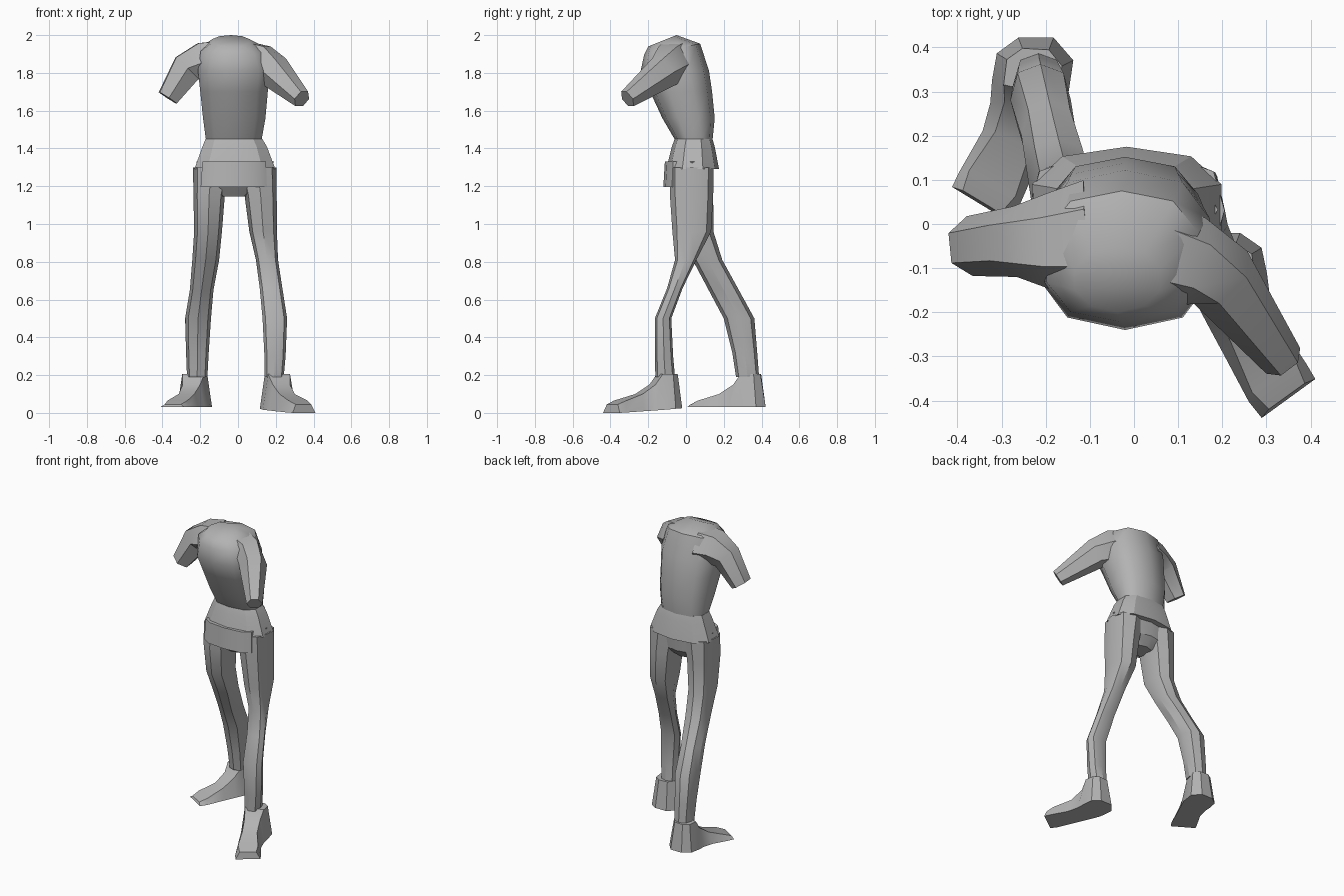
import bpy, bmesh, math
from mathutils import Vector

if "Cube" in bpy.data.objects:
    bpy.data.objects.remove(bpy.data.objects["Cube"])

grey = bpy.data.materials.new("plain grey")
grey.diffuse_color = (0.45, 0.45, 0.45, 1)
grey.use_nodes = True
grey.node_tree.nodes["Principled BSDF"].inputs["Base Color"].default_value = grey.diffuse_color


def loft(name, rings, angle=32):
    """Skin a list of equal-length vertex rings, capping both ends."""
    bm = bmesh.new()
    rows = [[bm.verts.new(p) for p in r] for r in rings]
    n = len(rows[0])
    for a, b in zip(rows, rows[1:]):
        for i in range(n):
            j = (i + 1) % n
            bm.faces.new((a[i], a[j], b[j], b[i]))
    bm.faces.new(rows[0][::-1])
    bm.faces.new(rows[-1])
    bmesh.ops.recalc_face_normals(bm, faces=bm.faces[:])
    me = bpy.data.meshes.new(name)
    bm.to_mesh(me)
    bm.free()
    ob = bpy.data.objects.new(name, me)
    bpy.context.collection.objects.link(ob)
    me.materials.append(grey)
    bpy.context.view_layer.objects.active = ob
    ob.select_set(True)
    bpy.ops.object.shade_smooth_by_angle(angle=math.radians(angle))
    ob.select_set(False)
    return ob


def ring(x0, x1, y0, y1, z, n=8, tilt=0.0, yaw=0.0, square=0.8):
    """Rounded ring filling the given bounds; tilt raises its back."""
    pts = []
    for i in range(n):
        a = 2 * math.pi * i / n + math.pi / 2
        c, s = math.cos(a), math.sin(a)
        c = math.copysign(abs(c) ** square, c)
        s = math.copysign(abs(s) ** square, s)
        x, y = (x1 - x0) / 2 * c, (y1 - y0) / 2 * s
        x, y = x * math.cos(yaw) - y * math.sin(yaw), x * math.sin(yaw) + y * math.cos(yaw)
        pts.append(((x0 + x1) / 2 + x, (y0 + y1) / 2 + y, z + tilt * y))
    return pts


# Torso leaning forward, closed by the slanted neck opening
loft("torso", [
    ring(-.175, .13, -.055, .14, 1.44, 10),
    ring(-.192, .152, -.125, .152, 1.56, 10),
    ring(-.207, .165, -.19, .138, 1.70, 10),
    ring(-.22, .18, -.24, .122, 1.81, 10),
    ring(-.205, .15, -.222, .075, 1.925, 10, tilt=.2),
    ring(-.14, .065, -.2, -.05, 1.97, 10, tilt=.4, square=1)], 45)

# Flared tunic hem and the lower flap in front of it
loft("tunic_hem", [
    ring(-.178, .135, -.06, .14, 1.45, 10),
    ring(-.195, .16, -.075, .152, 1.41, 10),
    ring(-.24, .207, -.105, .175, 1.29, 10)])
loft("front_flap", [
    ring(-.195, .155, -.112, .03, 1.33, 10),
    ring(-.205, .16, -.12, .03, 1.195, 10)])

# Pelvis tapering to the crotch
loft("pelvis", [
    ring(-.22, .19, -.08, .145, 1.33),
    ring(-.18, .13, -.08, .135, 1.20),
    ring(-.09, .045, -.04, .09, 1.145)])

# Legs: left one trails, right one leads
loft("left_leg", [ring(*r) for r in (
    (-.238, -.04, -.08, .147, 1.30),
    (-.236, -.07, -.08, .144, 1.15),
    (-.232, -.085, -.05, .145, .96),
    (-.242, -.10, .035, .192, .81),
    (-.255, -.13, .12, .28, .65),
    (-.28, -.143, .20, .362, .50),
    (-.275, -.155, .245, .377, .32),
    (-.27, -.162, .265, .387, .19))])
loft("right_leg", [ring(*r) for r in (
    (.0, .205, -.085, .147, 1.30),
    (.035, .205, -.085, .144, 1.15),
    (.06, .206, -.072, .133, .96),
    (.095, .212, -.058, .055, .81),
    (.115, .235, -.10, -.018, .66),
    (.13, .26, -.165, -.078, .50),
    (.14, .252, -.165, -.068, .30),
    (.14, .242, -.162, -.058, .19))])


# Shoes: stations from heel to toe as
# (sole distance, sole half width, top distance, top half width, top height)
STATIONS = (
    (0.0, .04, .03, .03, .205),
    (.05, .087, .065, .063, .205),
    (.13, .088, .135, .06, .205),
    (.19, .078, .175, .048, .15),
    (.26, .072, .25, .045, .10),
    (.36, .078, .35, .06, .065),
    (.395, .075, .39, .05, .045))


def shoe(name, heel, toe, z_heel, z_toe):
    """Skin stations along a path that leaves the heel straight and turns out."""
    heel, toe = Vector(heel), Vector(toe)
    bend = Vector((heel.x, heel.y * .55 + toe.y * .45))

    def at(t, w, z):
        u = t / .395
        p = heel * (1 - u) ** 2 + bend * (2 * u * (1 - u)) + toe * u * u
        d = ((bend - heel) * (1 - u) + (toe - bend) * u).normalized()
        return (p.x - d.y * w, p.y + d.x * w, z)

    rings = []
    for tb, wb, tt, wt, zt in STATIONS:
        zb = z_heel + (z_toe - z_heel) * tb / .395
        rings.append([at(tb, wb, zb), at(tb, -wb, zb), at(tt, -wt, zt), at(tt, wt, zt)])
    loft(name, rings)


shoe("left_shoe", (-.222, .422), (-.348, .045), .03, .03)
shoe("right_shoe", (.2, -.02), (.35, -.395), .025, 0.0)


# Short sleeves, cut off above the elbow
def sleeve(name, sections):
    pts = [Vector(s[0]) for s in sections]
    rings = []
    for i, (_, r_flat, r_up) in enumerate(sections):
        d = (pts[min(i + 1, len(pts) - 1)] - pts[max(i - 1, 0)]).normalized()
        flat = d.cross(Vector((0, 0, 1))).normalized()
        up = flat.cross(d)
        rings.append([pts[i] + flat * r_flat * math.cos(a) + up * r_up * math.sin(a)
                      for a in (math.pi / 3 * k for k in range(6))])
    loft(name, rings, 40)


sleeve("left_sleeve", [
    ((-.10, -.03, 1.86), .13, .125),
    ((-.19, -.04, 1.855), .11, .12),
    ((-.27, -.04, 1.825), .08, .095),
    ((-.372, -.05, 1.668), .068, .062)])
sleeve("right_sleeve", [
    ((.04, -.06, 1.86), .12, .12),
    ((.125, -.085, 1.845), .105, .115),
    ((.195, -.12, 1.805), .085, .095),
    ((.338, -.31, 1.662), .048, .052)])
